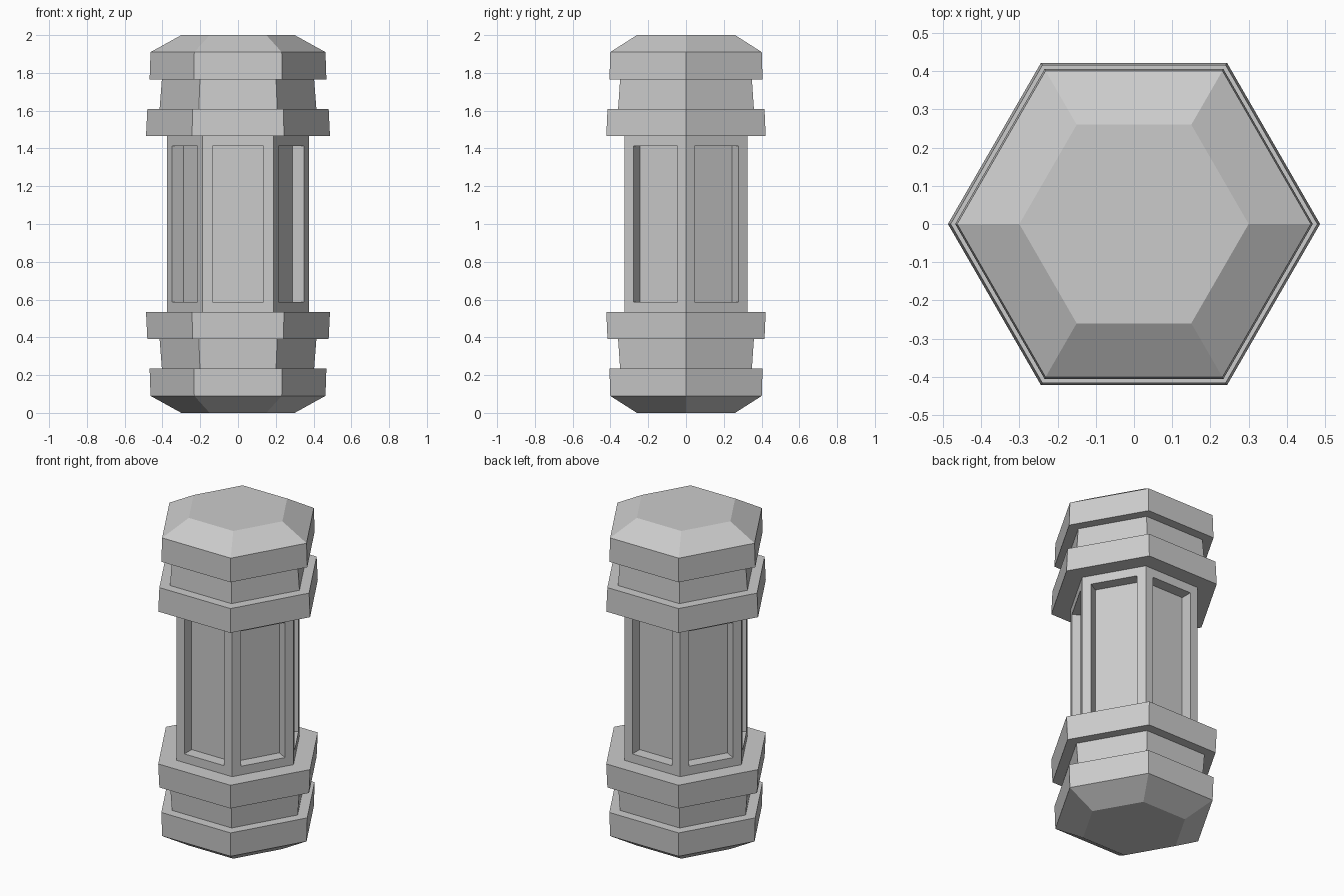
import bpy, bmesh
from math import cos, sin, pi

if "Cube" in bpy.data.objects:
    bpy.data.objects.remove(bpy.data.objects["Cube"])


def hex_mesh(profile):
    """Closed six-sided loft through (radius, z) rings."""
    bm = bmesh.new()
    rings = [[bm.verts.new((r * cos(i * pi / 3), r * sin(i * pi / 3), z)) for i in range(6)]
             for r, z in profile]
    for a, b in zip(rings, rings[1:]):
        for i in range(6):
            j = (i + 1) % 6
            bm.faces.new((a[i], a[j], b[j], b[i]))
    bm.faces.new(rings[0])
    bm.faces.new(rings[-1])
    bmesh.ops.recalc_face_normals(bm, faces=bm.faces)
    return bm


def add_object(name, bm):
    mesh = bpy.data.meshes.new(name)
    bm.to_mesh(mesh)
    bm.free()
    obj = bpy.data.objects.new(name, mesh)
    bpy.context.collection.objects.link(obj)


# End pieces, drawn for the top and mirrored about z = 1 for the bottom
ends = {
    "cap": [(0.463, 1.91), (0.30, 2.0)],
    "neck": [(0.415, 1.61), (0.403, 1.765)],
    "flange": [(0.487, 1.465), (0.48, 1.61)],
}
ends["cap"].insert(0, (0.468, 1.765))
for part, profile in ends.items():
    add_object("top_" + part, hex_mesh(profile))
    add_object("bottom_" + part, hex_mesh([(r, 2 - z) for r, z in profile]))

# Shaft with a recessed panel in each of its six sides
bm = hex_mesh([(0.375, 0.535), (0.375, 1.465)])
sides = [f for f in bm.faces if abs(f.normal.z) < 0.5]
bmesh.ops.inset_individual(bm, faces=sides, thickness=0.053, use_even_offset=True)
panels = bmesh.ops.extrude_discrete_faces(bm, faces=sides)["faces"]
bm.normal_update()
for f in panels:
    bmesh.ops.translate(bm, verts=f.verts[:], vec=f.normal * -0.07)
bmesh.ops.recalc_face_normals(bm, faces=bm.faces)
add_object("panelled_shaft", bm)
